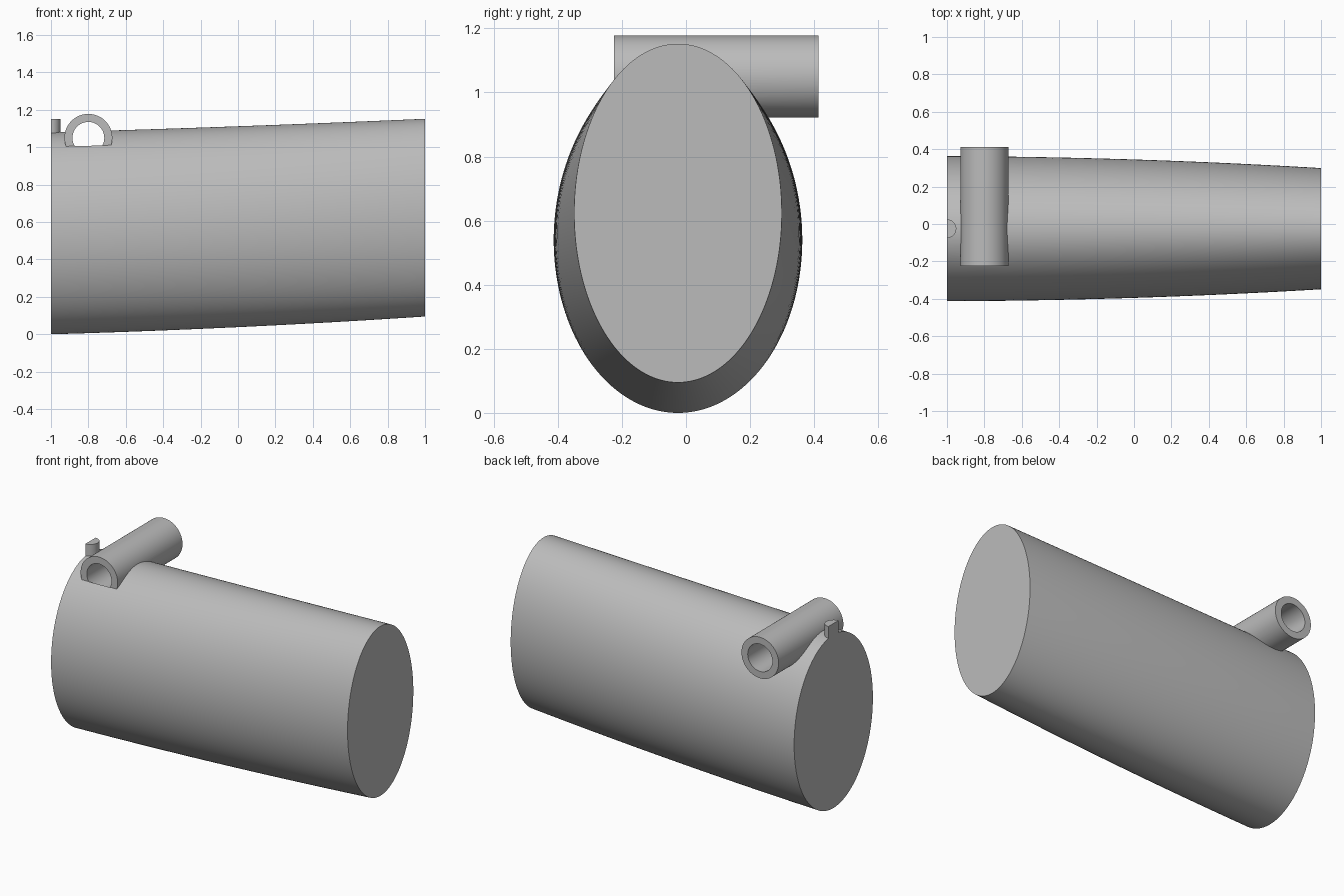
import bpy, bmesh
from math import sin, cos, pi, radians

cube = bpy.data.objects.get("Cube")
if cube:
    bpy.data.objects.remove(cube, do_unlink=True)

grey = bpy.data.materials.new("plain_grey")
grey.use_nodes = True
colour = (0.5, 0.5, 0.5, 1)
grey.diffuse_color = colour
grey.node_tree.nodes["Principled BSDF"].inputs["Base Color"].default_value = colour

MID_Y = -0.025       # centre plane of the body
TUBE_X, TUBE_Z = -0.8, 1.05


def loft(name, rings):
    """Skin a list of closed rings and cap both ends."""
    bm = bmesh.new()
    loops = [[bm.verts.new(p) for p in ring] for ring in rings]
    n = len(loops[0])
    for a, b in zip(loops, loops[1:]):
        for i in range(n):
            j = (i + 1) % n
            bm.faces.new((a[i], a[j], b[j], b[i]))
    bm.faces.new(loops[0])
    bm.faces.new(loops[-1])
    bmesh.ops.recalc_face_normals(bm, faces=bm.faces)
    mesh = bpy.data.meshes.new(name)
    bm.to_mesh(mesh)
    bm.free()
    mesh.materials.append(grey)
    obj = bpy.data.objects.new(name, mesh)
    bpy.context.collection.objects.link(obj)
    return obj


def blend(x, start, middle, end):
    """Quadratic through values at x = -1, 0 and 1."""
    return middle + x * (end - start) / 2 + x * x * ((start + end) / 2 - middle)


def body_ring(x, n=160):
    low, high = blend(x, 0.0, 0.038, 0.095), blend(x, 1.08, 1.112, 1.152)
    half = blend(x, 0.388, 0.37, 0.324)
    return [(x, MID_Y + half * cos(2 * pi * i / n),
             (low + high) / 2 + (high - low) / 2 * sin(2 * pi * i / n)) for i in range(n)]


def tube(name, radius, y0, y1, n=96):
    return loft(name, [[(TUBE_X + radius * cos(2 * pi * i / n), y,
                         TUBE_Z + radius * sin(2 * pi * i / n)) for i in range(n)]
                       for y in (y0, y1)])


def combine(target, other, operation):
    """Apply a boolean and discard the helper."""
    other.hide_render = True
    mod = target.modifiers.new(other.name, "BOOLEAN")
    mod.operation, mod.object, mod.solver = operation, other, "EXACT"
    bpy.context.view_layer.objects.active = target
    bpy.ops.object.modifier_apply(modifier=mod.name)
    bpy.data.objects.remove(other, do_unlink=True)


# Tapered oval body
stations = 24
body = loft("tapered_body_with_tube", [body_ring(-1 + 2 * k / stations)
                                       for k in range(stations + 1)])

# Half-round peg, flush with the wide end
peg = loft("half_round_peg", [[(-1 + 0.05 * cos(a), MID_Y + 0.05 * sin(a), z)
                               for a in (pi * (i / 24 - 0.5) for i in range(25))]
                              for z in (0.95, 1.15)])
combine(body, peg, "UNION")

# Cross tube with an open bore
combine(body, tube("cross_tube", 0.128, -0.225, 0.413), "UNION")
combine(body, tube("tube_bore", 0.085, -0.2255, 0.45), "DIFFERENCE")

bpy.ops.object.select_all(action="DESELECT")
body.select_set(True)
bpy.context.view_layer.objects.active = body
bpy.ops.object.shade_smooth_by_angle(angle=radians(30))
